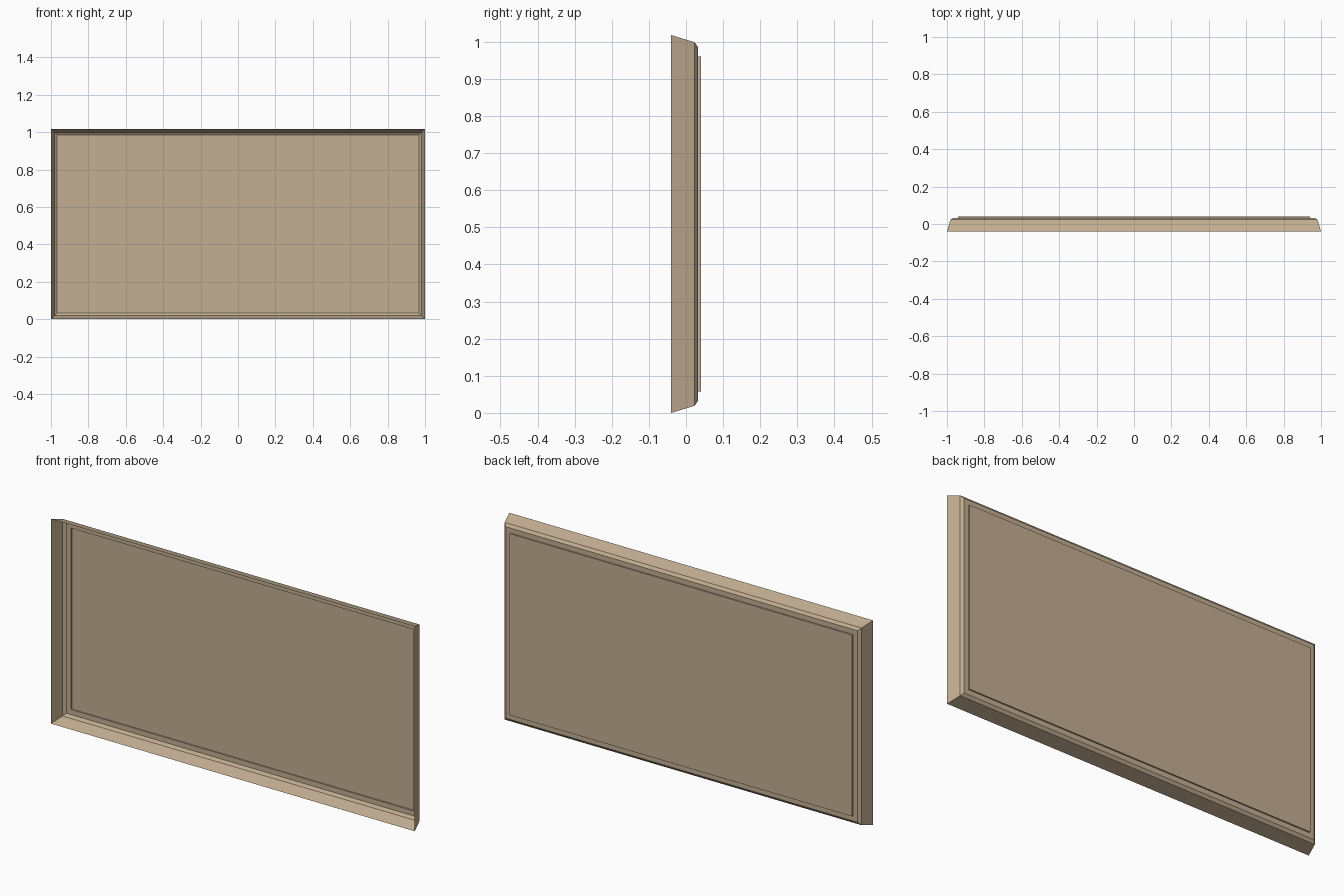
import bpy, bmesh

if "Cube" in bpy.data.objects:
    bpy.data.objects.remove(bpy.data.objects["Cube"])

# Single warm tan colour
tan = bpy.data.materials.new("tan")
tan.diffuse_color = (0.55, 0.43, 0.29, 1)
tan.use_nodes = True
tan.node_tree.nodes["Principled BSDF"].inputs["Base Color"].default_value = tan.diffuse_color

HALF_W, HALF_H = 1.0, 0.509

# Rim-to-back profile of the open tray: (inset from outer edge, y)
PROFILE = [(0.0, -0.04),     # open front rim
           (0.019, 0.023),   # sloped wall
           (0.033, 0.033),   # chamfer
           (0.058, 0.033),   # flat ledge
           (0.058, 0.04)]    # raised back panel step

bm = bmesh.new()


def ring(inset, y):
    w, h = HALF_W - inset, HALF_H - inset
    return [bm.verts.new((sx * w, y, HALF_H + sz * h))
            for sx, sz in ((-1, -1), (1, -1), (1, 1), (-1, 1))]


# Thin shell: bridge the rectangular rings, then close the back panel
rings = [ring(*p) for p in PROFILE]
for a, b in zip(rings, rings[1:]):
    for i in range(4):
        j = (i + 1) % 4
        bm.faces.new((a[j], a[i], b[i], b[j]))
back = bm.faces.new(list(reversed(rings[-1])))

# Outside of the shell faces +y
bm.normal_update()
if back.normal.y < 0:
    bmesh.ops.reverse_faces(bm, faces=bm.faces[:])

mesh = bpy.data.meshes.new("tray_shell")
bm.to_mesh(mesh)
bm.free()
mesh.materials.append(tan)
obj = bpy.data.objects.new("tray_shell", mesh)
bpy.context.collection.objects.link(obj)
